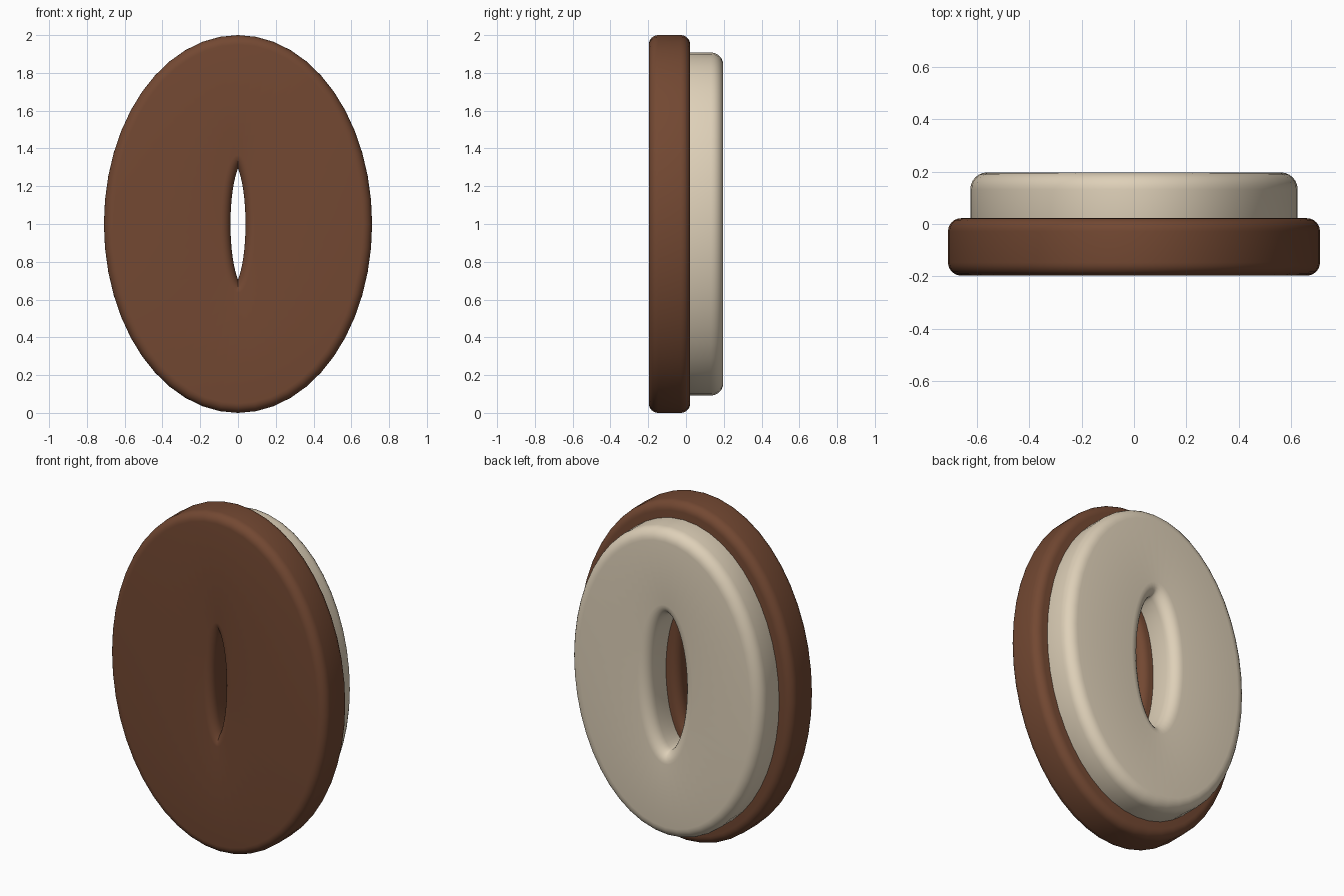
import bpy, bmesh, math

if "Cube" in bpy.data.objects:
    bpy.data.objects.remove(bpy.data.objects["Cube"])

SEGS, STEPS = 48, 6


def material(name, rgb):
    m = bpy.data.materials.new(name)
    m.diffuse_color = (*rgb, 1)
    m.use_nodes = True
    m.node_tree.nodes["Principled BSDF"].inputs["Base Color"].default_value = m.diffuse_color
    return m


def offset_ellipse(a, b, e):
    """Ellipse (half sizes a, b) moved along its normals by e; overlaps collapse to a sharp tip."""
    pts = []
    for i in range(SEGS):
        t = 2 * math.pi * i / SEGS
        c, s = math.cos(t), math.sin(t)
        n = math.hypot(c / a, s / b)
        k = 1 + e / (a * a * n)
        if k < 0:
            n = -e / a ** 2
            c2 = (n * n - 1 / b ** 2) / (1 / a ** 2 - 1 / b ** 2)
            s = math.copysign(math.sqrt(1 - c2), s)
            k = 0
        pts.append((a * c * k, s * (b + e / (b * n))))
    return pts


def ring_plate(name, outer, hole, y0, y1, r, mat):
    """Oval plate with an oval hole; outer and hole are the flat-face outlines, r the rounding."""
    arc = [math.pi / 2 * j / STEPS for j in range(STEPS + 1)]
    prof = [(r * math.sin(p), y0 + r * (1 - math.cos(p))) for p in arc]
    prof += [(r * math.sin(p), y1 - r * (1 - math.cos(p))) for p in reversed(arc)]
    loops = [(outer, e, y) for e, y in prof] + [(hole, -e, y) for e, y in reversed(prof)]
    bm = bmesh.new()
    rings = [[bm.verts.new((x, y, z + 1)) for x, z in offset_ellipse(*o, e)]
             for o, e, y in loops]
    for j, ra in enumerate(rings):
        rb = rings[(j + 1) % len(rings)]
        for i in range(SEGS):
            k = (i + 1) % SEGS
            bm.faces.new((ra[i], ra[k], rb[k], rb[i]))
    bmesh.ops.remove_doubles(bm, verts=bm.verts, dist=1e-5)
    bmesh.ops.recalc_face_normals(bm, faces=bm.faces)
    me = bpy.data.meshes.new(name)
    bm.to_mesh(me)
    bm.free()
    me.materials.append(mat)
    ob = bpy.data.objects.new(name, me)
    bpy.context.collection.objects.link(ob)
    bpy.ops.object.select_all(action='DESELECT')
    ob.select_set(True)
    bpy.context.view_layer.objects.active = ob
    bpy.ops.object.shade_smooth_by_angle(angle=math.radians(35))
    return ob


brown = material("brown", (0.171, 0.065, 0.032))
cream = material("cream", (0.73, 0.63, 0.48))

# Front plate with the narrow pointed slit
ring_plate("front_plate", (0.66, 0.95), (0.09, 0.365), -0.197, 0.022, 0.05, brown)
# Smaller back plate with the wider oval hole, sunk slightly into the front plate
ring_plate("back_plate", (0.56, 0.843), (0.18, 0.47), -0.04, 0.197, 0.065, cream)
